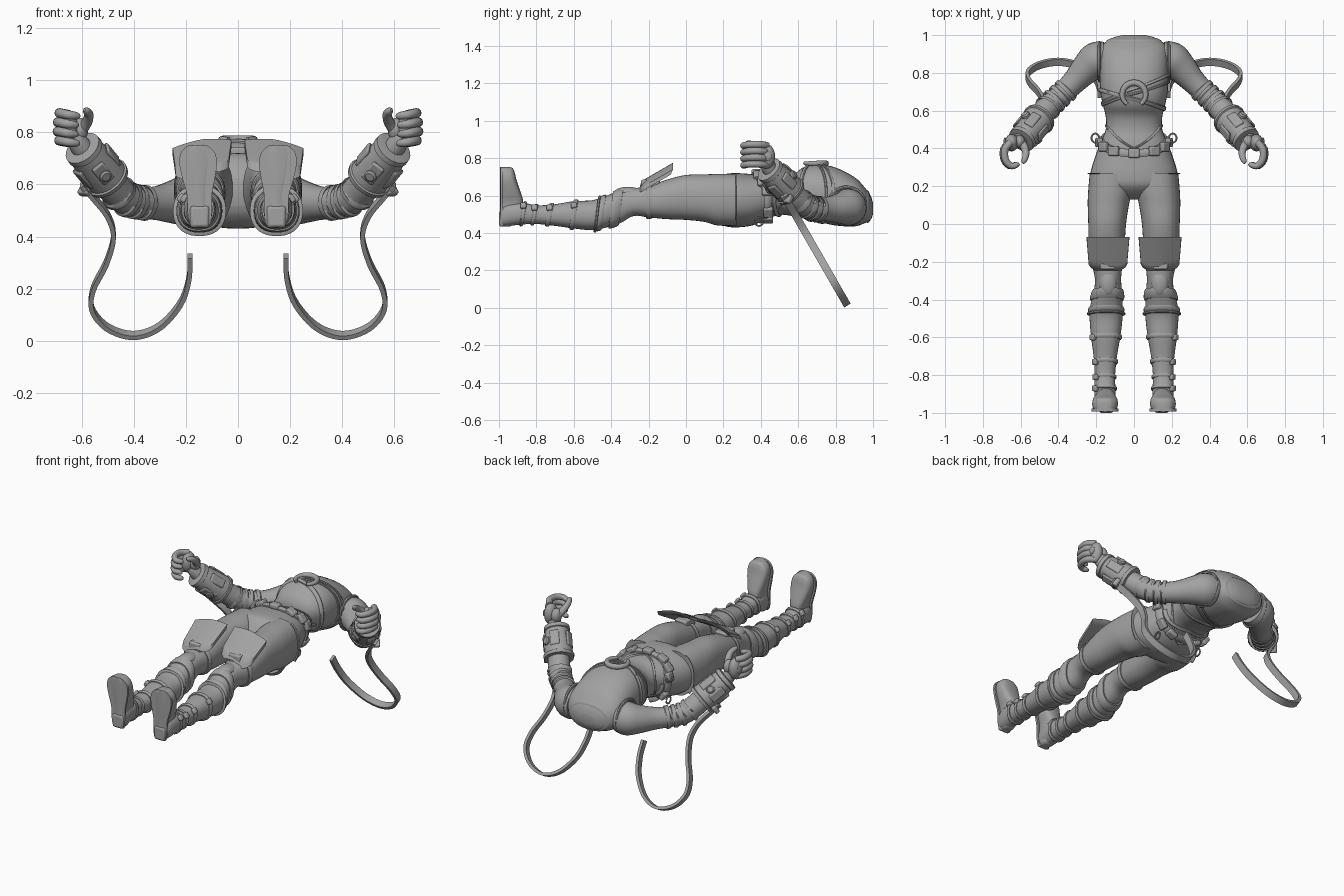
import bpy, bmesh, math
from mathutils import Vector, Matrix

cube = bpy.data.objects.get("Cube")
if cube:
    bpy.data.objects.remove(cube, do_unlink=True)

grey = bpy.data.materials.new("plain grey")
grey.use_nodes = True
grey.diffuse_color = (0.36, 0.36, 0.36, 1)
grey.node_tree.nodes["Principled BSDF"].inputs["Base Color"].default_value = grey.diffuse_color


# ---------- helpers ----------
def finish(name, bm, mirror=False, bevel=0):
    bmesh.ops.recalc_face_normals(bm, faces=bm.faces)
    me = bpy.data.meshes.new(name)
    bm.to_mesh(me)
    bm.free()
    me.materials.append(grey)
    ob = bpy.data.objects.new(name, me)
    bpy.context.collection.objects.link(ob)
    if bevel:
        mod = ob.modifiers.new("bevel", 'BEVEL')
        mod.width, mod.segments = bevel, 2
    if mirror:
        ob.modifiers.new("mirror", 'MIRROR').use_clip = False
    bpy.ops.object.select_all(action='DESELECT')
    ob.select_set(True)
    bpy.context.view_layer.objects.active = ob
    bpy.ops.object.shade_smooth_by_angle(angle=math.radians(40))
    return ob


def skin(name, rings, mirror=False, loop=False):
    """Bridge a list of equal rings into a closed surface."""
    bm = bmesh.new()
    vs = [[bm.verts.new(p) for p in r] for r in rings]
    n = len(vs[0])
    pairs = list(zip(vs, vs[1:])) + ([(vs[-1], vs[0])] if loop else [])
    for a, b in pairs:
        for i in range(n):
            bm.faces.new((a[i], a[(i + 1) % n], b[(i + 1) % n], b[i]))
    if not loop:
        bm.faces.new(vs[0])
        bm.faces.new(vs[-1])
    return finish(name, bm, mirror)


def smooth(rows, n=4):
    """Catmull-Rom resampling of rows of numbers."""
    out = []
    for i in range(len(rows) - 1):
        a, b = rows[max(i - 1, 0)], rows[i]
        c, d = rows[i + 1], rows[min(i + 2, len(rows) - 1)]
        for k in range(n):
            t = k / n
            out.append([0.5 * (2 * q + (r - p) * t + (2 * p - 5 * q + 4 * r - s) * t * t
                               + (3 * q - p - 3 * r + s) * t ** 3)
                        for p, q, r, s in zip(a, b, c, d)])
    return out + [list(rows[-1])]


def sup(v, e):
    return math.copysign(abs(v) ** e, v)


def circle(n):
    return [(math.cos(math.tau * i / n), math.sin(math.tau * i / n)) for i in range(n)]


def at(rows, y, c, s, off=0):
    """Point on a lofted body at station y, in direction (c, s)."""
    y = min(max(y, rows[-1][0]), rows[0][0])
    for a, b in zip(rows, rows[1:]):
        if a[0] >= y >= b[0]:
            t = (a[0] - y) / max(a[0] - b[0], 1e-6)
            cx, cz, rx, rz = [p + (q - p) * t for p, q in zip(a[1:], b[1:])]
            return Vector((cx + (rx + off) * sup(c, .88), y, cz + (rz + off) * sup(s, .88)))


def body(name, rows, mirror=False):
    return skin(name, [[at(rows, r[0], c, s) for c, s in circle(36)] for r in rows], mirror)


def band(name, rows, yf, w, off, mirror=False, a0=0, a1=360):
    """Strap following a lofted body; yf gives its station per direction."""
    full = a1 - a0 == 360
    n = 48
    rings = []
    for i in range(n if full else n + 1):
        a = math.radians(a0 + (a1 - a0) * i / n)
        c, s = math.cos(a), math.sin(a)
        y = yf(c, s)
        rings.append([at(rows, y + dy, c, s, o) for dy, o in
                      ((-w / 2, -.006), (-w / 2, off * .6), (-w / 4, off),
                       (w / 4, off), (w / 2, off * .6), (w / 2, -.006))])
    return skin(name, rings, mirror, full)


def tube(name, pts, mirror=True, n=14, steps=4, loop=False):
    """Round tube through rows of x, y, z, radius."""
    rows = pts if loop else smooth(pts, steps)
    rings = []
    for i, r in enumerate(rows):
        a = rows[i - 1] if i or loop else rows[0]
        b = rows[(i + 1) % len(rows)] if i + 1 < len(rows) or loop else rows[-1]
        m = (Vector(b[:3]) - Vector(a[:3])).to_track_quat('Z', 'Y').to_matrix()
        rings.append([Vector(r[:3]) + m @ Vector((c * r[3], s * r[3], 0)) for c, s in circle(n)])
    return skin(name, rings, mirror, loop)


def block(name, loc, size, rot=None, mirror=True, bevel=.008):
    bm = bmesh.new()
    rot = rot or Matrix.Identity(4)
    bmesh.ops.create_cube(bm, size=1, matrix=Matrix.Translation(loc) @ rot @ Matrix.Diagonal((*size, 1)))
    return finish(name, bm, mirror, bevel)


def ball(name, loc, size, rot=None):
    bm = bmesh.new()
    rot = rot or Matrix.Identity(4)
    bmesh.ops.create_uvsphere(bm, u_segments=20, v_segments=12, radius=1,
                              matrix=Matrix.Translation(loc) @ rot @ Matrix.Diagonal((*size, 1)))
    return finish(name, bm, True)


# ---------- torso: y, centre x, centre z, half width, half depth ----------
torso = smooth([(1, 0, .53, .06, .03), (.985, 0, .535, .115, .068), (.95, 0, .55, .165, .1),
                (.9, 0, .567, .182, .132), (.8, 0, .595, .183, .155), (.7, 0, .615, .178, .153),
                (.63, 0, .615, .165, .138), (.57, 0, .6, .15, .11), (.5, 0, .597, .15, .1),
                (.43, 0, .59, .178, .118), (.35, 0, .577, .208, .138), (.26, 0, .575, .232, .145),
                (.2, 0, .575, .22, .135), (.15, 0, .57, .15, .09), (.13, 0, .57, .09, .05)])
body("torso", torso)

# Top hem and crossing chest straps
band("top_hem", torso, lambda c, s: .715 + .075 * c, .016, .008)
band("chest_strap", torso, lambda c, s: .66 - .05 * c, .022, .01)
band("rib_strap", torso, lambda c, s: .69 + .06 * c, .014, .008)
band("collar_edge", torso, lambda c, s: .975, .012, .005)
tube("armhole_trim", [(.183, .86 + .1 * c, .545 + .1 * s, .009) for c, s in circle(32)], n=8, loop=True)

# Crescent ornament on the chest
tube("crescent", [(.062 * math.sin(a), .685 + .062 * math.cos(a), .772, .004 + .013 * math.cos(a / 2.3))
                  for a in [math.radians(-145 + 10 * i) for i in range(30)]], False, 10, 1)

# Belts, pouches and rings at the hips
def belt_line(c, s):
    return .44 - .065 * max(s, 0) ** 1.5

band("belt", torso, belt_line, .042, .016)
band("high_leg_edge", torso, lambda c, s: .40 + .12 * abs(c), .012, .007)
band("back_belt", torso, lambda c, s: .5 - .03 * abs(c), .02, .01, a0=180, a1=360)
for k, ang in enumerate((90, 62, 38, 15, -35, -65)):
    a = math.radians(ang)
    c, s = math.cos(a), math.sin(a)
    p = at(torso, belt_line(c, s), c, s, .014)
    block("belt_pouch_%d" % k, p, (.03, .05, .06), Matrix.Rotation(-a, 4, 'Y'), ang != 90)
tube("hip_ring", [(.205 + .02 * c, .455 + .024 * s, .63, .005) for c, s in circle(20)], n=8, loop=True)
tube("rear_ring", [(.15, .39 + .022 * c, .46 + .022 * s, .005) for c, s in circle(20)], n=8, loop=True)

# ---------- legs ----------
leg = smooth([(.27, .122, .577, .112, .138), (.17, .128, .578, .115, .138), (.1, .136, .586, .109, .127),
              (0, .142, .59, .1, .12), (-.1, .144, .58, .095, .106), (-.2, .143, .567, .085, .084),
              (-.28, .138, .565, .07, .074), (-.35, .138, .54, .073, .087), (-.43, .146, .513, .085, .085),
              (-.5, .148, .495, .087, .08), (-.6, .15, .497, .077, .073), (-.7, .152, .496, .062, .058),
              (-.8, .154, .498, .054, .05), (-.88, .154, .505, .056, .06), (-.95, .152, .5, .053, .063),
              (-.985, .15, .49, .045, .055)])
body("leg", leg, True)
band("thigh_pocket", leg, lambda c, s: .275, .022, .012, True, -45, 60)
band("thigh_garter", leg, lambda c, s: -.2, .03, .009, True)
for k, (y, w, off) in enumerate(((-.375, .055, .012), (-.455, .03, .009), (-.475, .014, .014), (-.6, .024, .009),
                                 (-.73, .022, .009), (-.81, .018, .008), (-.87, .018, .009))):
    band("boot_strap_%d" % k, leg, lambda c, s, y=y: y + .012 * s, w, off, True)
    if k > 2:
        block("boot_buckle_%d" % k, at(leg, y, .8, .6, .006), (.025, .032, .035),
              Matrix.Rotation(math.radians(-37), 4, 'Y'))
ball("knee_cap", (.137, -.31, .615), (.047, .075, .032))

# Curved thigh plate, angled away from the leg
rings = []
for i in range(11):
    q = i / 10
    w = .113 * (1 - .12 * q) * (1 - .35 * max(0, (q - .8) / .2) ** 2)
    y, z = -.07 - .165 * q, .775 - .095 * q
    top = [(t, z - .012 * (t + .4) ** 2 - .012 * max(t, 0)) for t in [-1 + j / 6 for j in range(13)]]
    rings.append([(.138 + w * t, y, h) for t, h in top]
                 + [(.138 + w * t, y - .012, h - .028) for t, h in reversed(top)])
skin("thigh_plate", rings, True)
block("thigh_plate_mount", (.14, -.19, .655), (.08, .1, .06))

# ---------- feet: z, centre x, half width, back y ----------
foot = smooth([(.435, .146, .022, -.94), (.45, .146, .036, -.92), (.5, .147, .043, -.89), (.56, .148, .044, -.87),
               (.62, .151, .058, -.885), (.68, .153, .068, -.905), (.72, .154, .062, -.915),
               (.745, .155, .04, -.925), (.752, .155, .018, -.94)])
skin("foot", [[(cx + rx * sup(c, .7), (y - .995) / 2 + (y + .995) / 2 * sup(s, .7), z) for c, s in circle(24)]
              for z, cx, rx, y in foot], True)
skin("sole", [[(cx + sx * (rx + .004), y, z) for sx, y in ((-1, -.992), (1, -.992), (1, -.978), (-1, -.978))]
              for z, cx, rx, _ in foot], True)
block("heel", (.147, -.985, .476), (.076, .03, .085), bevel=.012)

# ---------- arms: x, y, z, radius ----------
arm = [(.15, .875, .54, .09), (.2, .865, .537, .098), (.25, .825, .532, .083), (.31, .76, .528, .066),
       (.37, .7, .53, .06), (.43, .645, .545, .062), (.47, .6, .58, .064), (.51, .55, .63, .062),
       (.6, .45, .74, .042), (.625, .435, .785, .036)]
tube("arm", arm, n=24)
for k, i in enumerate((15, 17, 19, 22)):
    a, b = smooth(arm)[i], smooth(arm)[i + 1]
    tube("sleeve_fold_%d" % k, [(*a[:3], a[3]), (*a[:3], a[3] + .008), (*b[:3], b[3] + .008), (*b[:3], b[3])],
         n=24, steps=1)

# Forearm guard with lips, plates and a round boss
A, B = Vector((.495, .565, .615)), Vector((.6, .44, .742))
turn = (B - A).to_track_quat('Z', 'Y').to_matrix().to_4x4()
tube("forearm_guard", [(*A.lerp(B, t), r) for t, r in ((0, .06), (.01, .086), (.1, .09), (.12, .083), (.5, .08),
                       (.85, .07), (.87, .076), (.98, .074), (1, .05))], n=24, steps=1)
for k in range(5):
    spin = turn @ Matrix.Rotation(k * math.tau / 5, 4, 'Z')
    mid = A.lerp(B, .5) + (spin @ Vector((.077, 0, 0)))
    block("guard_plate_%d" % k, mid, (.016, .055, .095), spin)
spin = turn @ Matrix.Rotation(math.tau * .1, 4, 'Z')
for k, d in enumerate((-1, 1)):
    out = spin @ Vector((d, 0, 0))
    p = A.lerp(B, .45)
    tube("guard_boss_%d" % k, [(*(p + out * h), r) for h, r in ((.06, .024), (.09, .024), (.096, .017))],
         n=18, steps=1)

# Hand curled as if gripping a bar
ball("palm", (.648, .43, .81), (.036, .046, .066))
ball("thumb_base", (.605, .435, .81), (.03, .035, .045))
for k in range(4):
    z, dx = .762 + .035 * k, -.006 * abs(k - 1.4)
    tube("finger_%d" % k, [(.66 + dx, .435, z, .019), (.692 + dx, .395, z + .006, .0195), (.69 + dx, .34, z + .006, .0185),
                           (.66 + dx, .307, z, .017), (.628 + dx, .315, z - .004, .014), (.618 + dx, .322, z - .005, .006)],
         n=12)
tube("thumb", [(.607, .44, .8, .024), (.582, .41, .835, .021), (.572, .37, .866, .018), (.582, .335, .882, .014),
               (.59, .322, .885, .006)], n=12)
ball("hand_disc", (.683, .435, .81), (.008, .024, .024))

# ---------- trailing straps: flat ribbons hanging in a sloped plane ----------
path = smooth([(.6, .6), (.555, .55), (.5, .48), (.478, .4), (.505, .3), (.555, .2), (.56, .12), (.5, .05), (.4, .02),
               (.3, .055), (.22, .145), (.188, .24), (.184, .325)], 6)
slope, normal = Vector((0, -.5, .866)), Vector((0, .866, .5))
rings = []
for i, (x, z) in enumerate(path):
    a, b = path[max(i - 1, 0)], path[min(i + 1, len(path) - 1)]
    d = Vector((b[0] - a[0], b[1] - a[1])).normalized()
    side = Vector((d.y, 0, 0)) - slope * d.x
    p = Vector((x, .548 + (.56 - z) * .575, z))
    rings.append([p + side * u * .009 + normal * v * .02 for u, v in ((-1, -1), (1, -1), (1, 1), (-1, 1))])
skin("trailing_strap", rings, True)
block("strap_clip", (.585, .545, .58), (.05, .05, .03), turn)
